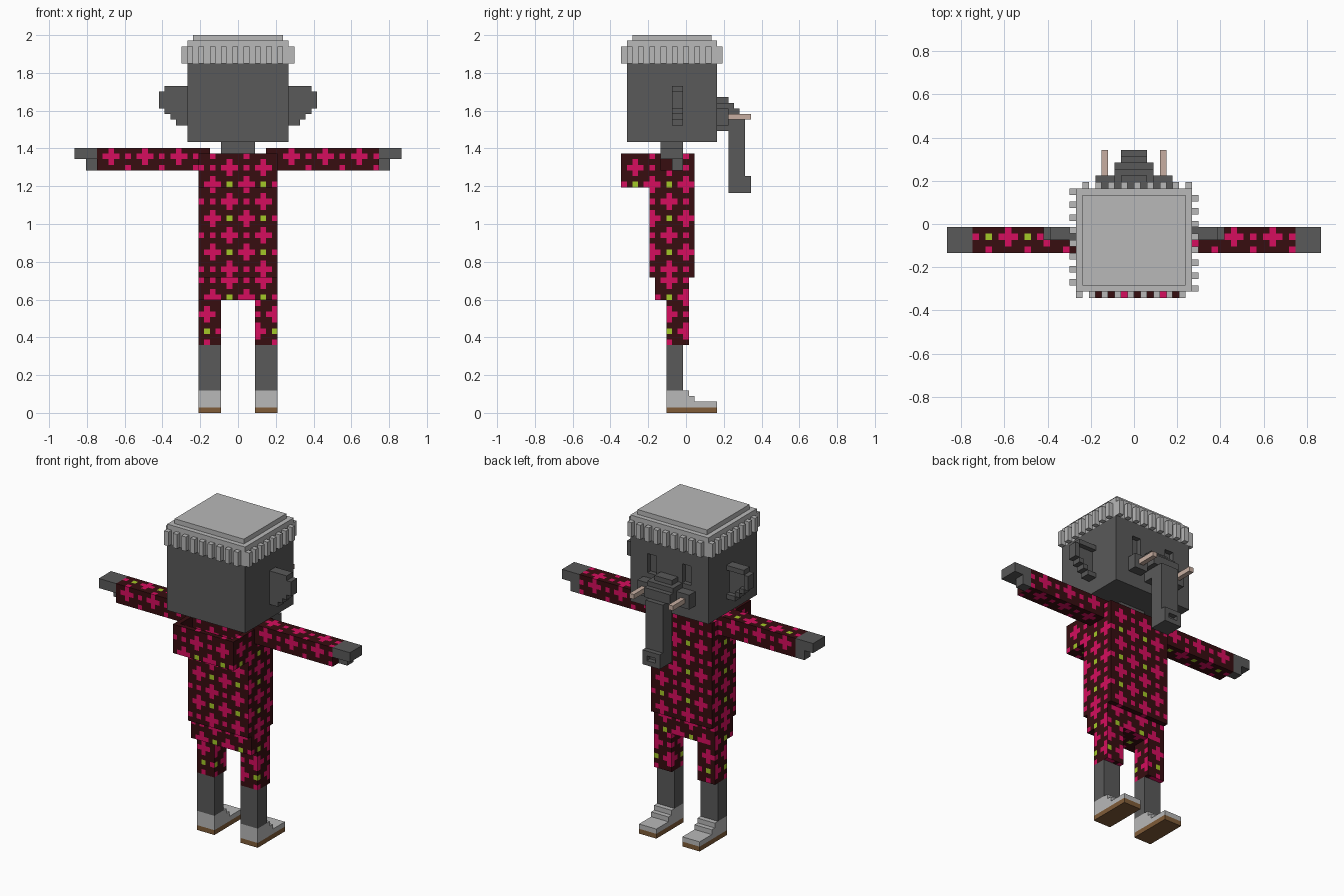
import bpy, bmesh, math

if "Cube" in bpy.data.objects:
    bpy.data.objects.remove(bpy.data.objects["Cube"])

V = 2 / 67                      # block size
COLOURS = {
    "dark_grey_skin": (0.10, 0.10, 0.10),
    "light_grey": (0.48, 0.48, 0.48),
    "maroon": (0.038, 0.004, 0.005),
    "pink": (0.67, 0.004, 0.112),
    "lime_green": (0.37, 0.58, 0.02),
    "sole_brown": (0.216, 0.107, 0.04),
    "tusk_ivory": (0.58, 0.43, 0.36),
}
MATS = {}
for mat_name, rgb in COLOURS.items():
    MATS[mat_name] = bpy.data.materials.new(mat_name)
    MATS[mat_name].diffuse_color = (*rgb, 1)


def cells(boxes):
    """All blocks inside boxes given as (x0, x1, y0, y1, z0, z1)."""
    return {(x, y, z) for x0, x1, y0, y1, z0, z1 in boxes
            for x in range(x0, x1) for y in range(y0, y1) for z in range(z0, z1)}


def flip(boxes):
    return [(-b[1], -b[0], *b[2:]) for b in boxes]


def cloth(gx, gy, gz):
    """Repeating print of crosses and dots, returned as a slot 0-2 per block face."""
    origin = (gx, gy, gz)

    def rule(cell, axis):
        a, b = [(cell[i] - origin[i]) % 6 for i in range(3) if i != axis]
        if (a, b) == (0, 0):
            return 2
        if (a, b) == (3, 3):
            return 1
        for ca, cb in ((3, 0), (0, 3)):
            da, db = abs(a - ca), abs(b - cb)
            if min(da, 6 - da) + min(db, 6 - db) <= 1:
                return 1
        return 0
    return rule


def part(name, mats, boxes, cut=(), rule=None):
    """Build one object from the outer faces of a set of blocks."""
    solid = cells(boxes) - cells(cut)
    bm = bmesh.new()
    verts = {}

    def vert(p):
        if p not in verts:
            verts[p] = bm.verts.new((p[0] * V, (p[1] - 11.5) * V, p[2] * V))
        return verts[p]

    for c in sorted(solid):
        for axis in range(3):
            u, w = (axis + 1) % 3, (axis + 2) % 3
            for side in (0, 1):
                n = list(c)
                n[axis] += 2 * side - 1
                if tuple(n) in solid:
                    continue
                loop = []
                for du, dw in ((0, 0), (1, 0), (1, 1), (0, 1)):
                    p = list(c)
                    p[axis] += side
                    p[u] += du
                    p[w] += dw
                    loop.append(vert(tuple(p)))
                f = bm.faces.new(loop if side else loop[::-1])
                f.material_index = rule(c, axis) if rule else 0
    # plain parts need no block grid
    if not rule and not cut:
        bmesh.ops.dissolve_limit(bm, angle_limit=math.radians(1),
                                 verts=bm.verts[:], edges=bm.edges[:])
    me = bpy.data.meshes.new(name)
    bm.to_mesh(me)
    bm.free()
    for m in mats:
        me.materials.append(MATS[m])
    ob = bpy.data.objects.new(name, me)
    bpy.context.collection.objects.link(ob)
    return ob


SKIN, LIGHT = ["dark_grey_skin"], ["light_grey"]
PRINT = ["maroon", "pink", "lime_green"]


def pair(name, mats, boxes, cut=(), rules=(None, None)):
    part("right_" + name, mats, boxes, cut, rules[0])
    part("left_" + name, mats, flip(boxes), flip(cut), rules[1])


# shoes, soles and shins
pair("sole", ["sole_brown"], [(3, 7, 8, 17, 0, 1)])
pair("shoe", LIGHT, [(3, 7, 8, 17, 1, 2), (3, 7, 8, 13, 2, 3), (3, 7, 8, 12, 3, 4)])
pair("shin", SKIN, [(3, 7, 8, 11, 4, 12)])

# printed suit: trouser legs, hips, torso, hood, sleeves
leg = cloth(0, 2, 2)
pair("trouser_leg", PRINT, [(3, 7, 8, 12, 12, 20)], rules=(leg, leg))
part("hips", PRINT, [(-7, 7, 6, 12, 20, 24)], rule=cloth(4, 2, 2))
body = cloth(4, 2, 4)
part("torso", PRINT, [(-7, 7, 5, 13, 24, 46)], rule=body)
part("hood", PRINT, [(-7, 7, 0, 5, 40, 46)], [(-6, 6, 1, 5, 42, 46)], body)
pair("sleeve", PRINT, [(5, 25, 7, 11, 43, 47)], rules=(cloth(3, 0, 0), cloth(1, 3, 0)))

# hands with a lower thumb block, and neck
pair("hand", SKIN, [(25, 29, 7, 11, 45, 47), (25, 27, 9, 11, 43, 45)])
part("neck", SKIN, [(-3, 3, 7, 11, 46, 48)])

# head with sunken eyes
eye = [(3, 5, 16, 17, 55, 59)]
part("head", SKIN, [(-9, 9, 1, 17, 48, 62)], eye + flip(eye))

# ears: stepped plate with a raised rim
ear = [(9, 13, 9, 11, 57, 58), (9, 14, 9, 11, 54, 57), (9, 13, 9, 11, 53, 54),
       (9, 12, 9, 11, 52, 53), (9, 11, 9, 11, 51, 52)]
pair("ear", SKIN, ear, [(9, 13, 10, 11, 54, 57), (9, 12, 10, 11, 53, 54),
                        (9, 11, 10, 11, 52, 53)])

# trunk: stepped root, hanging length and hollow tip
part("trunk", SKIN,
     [(-2, 2, 17, 19, 50, 56), (-3, 3, 17, 20, 52, 55), (-3, 3, 17, 21, 52, 54),
      (-2, 2, 18, 21, 50, 54), (-2, 2, 19, 22, 39, 52), (-2, 2, 22, 23, 39, 42)],
     [(-1, 1, 22, 23, 40, 41)])
pair("cheek", SKIN, [(3, 6, 17, 19, 51, 54)])
pair("tusk", ["tusk_ivory"], [(4, 5, 19, 23, 52, 53)])

# knitted hat: crown plus ribs all around
part("hat_crown", LIGHT, [(-9, 9, 1, 17, 62, 66), (-8, 8, 2, 16, 66, 67)])
ribs = []
for i in range(-9, 9, 2):
    ribs.append((i, i + 1, 0, 1, 62, 65))
    ribs.append((i + 1, i + 2, 17, 18, 62, 65))
for k in range(1, 17, 2):
    ribs.append((9, 10, k, k + 1, 62, 65))
    ribs.append((-10, -9, k + 1, k + 2, 62, 65))
part("hat_ribs", LIGHT, ribs)

for m in bpy.data.materials:
    if m.users and not m.is_grease_pencil:
        m.use_nodes = True
        m.node_tree.nodes["Principled BSDF"].inputs["Base Color"].default_value = m.diffuse_color
